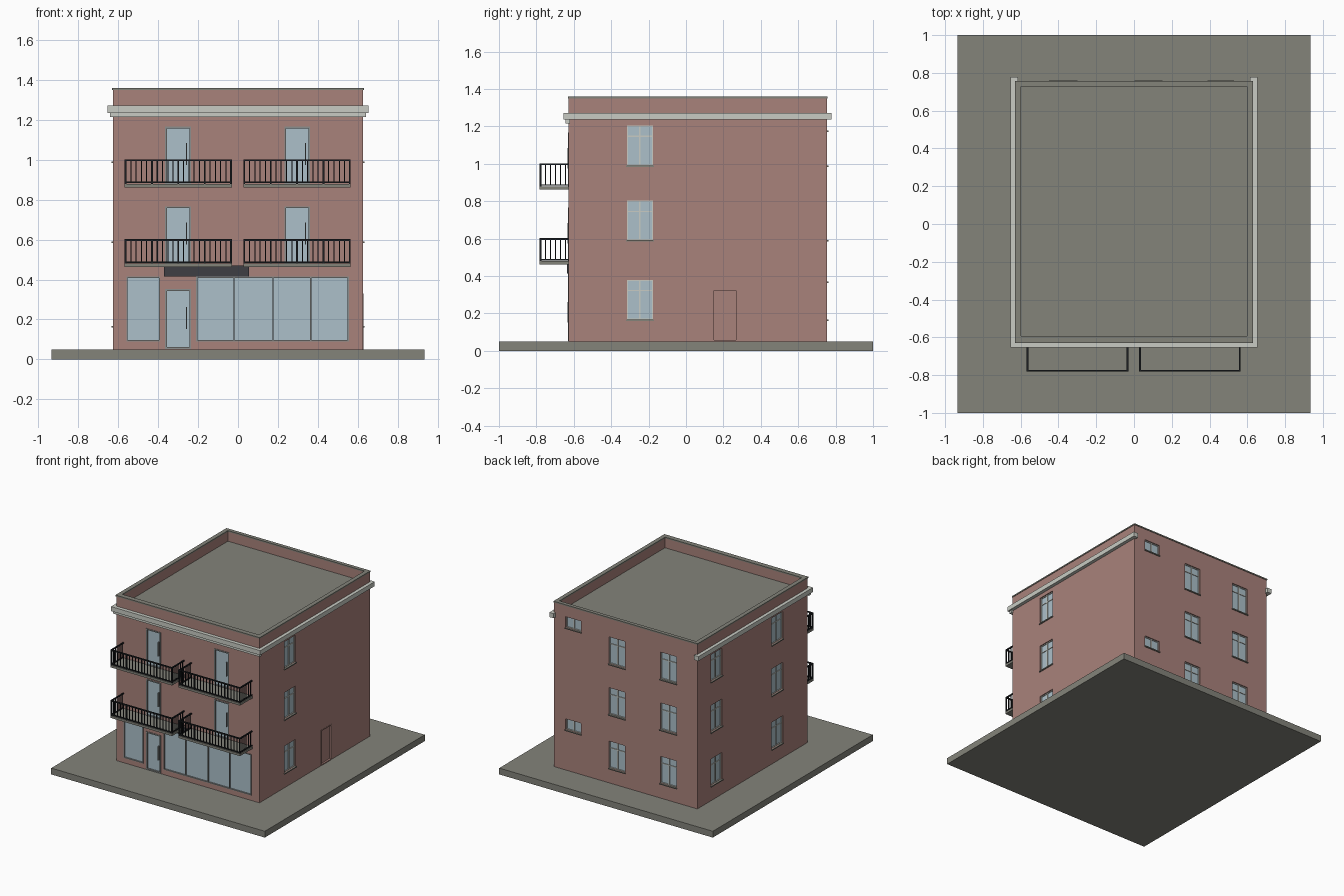
import bpy, bmesh

if "Cube" in bpy.data.objects:
    bpy.data.objects.remove(bpy.data.objects["Cube"])


def mat(name, rgb):
    lin = [((c / 255 + 0.055) / 1.055) ** 2.4 for c in rgb]
    m = bpy.data.materials.new(name)
    m.diffuse_color = (*lin, 1)
    m.use_nodes = True
    m.node_tree.nodes["Principled BSDF"].inputs["Base Color"].default_value = m.diffuse_color
    return m


BRICK = mat("brick red", (169, 130, 123))
GREY = mat("concrete grey", (131, 131, 122))
TRIM = mat("pale stone", (200, 203, 195))
GLASS = mat("window glass", (172, 192, 202))
SIGN = mat("dark panel", (62, 62, 68))
IRON = mat("black iron", (28, 31, 34))
FRAME = mat("frame grey", (140, 143, 141))

parts = {}   # part name -> (material, list of boxes)


def box(name, material, x0, x1, y0, y1, z0, z1):
    parts.setdefault(name, (material, []))[1].append((x0, x1, y0, y1, z0, z1))


def build(name):
    material, boxes = parts[name]
    bm = bmesh.new()
    for x0, x1, y0, y1, z0, z1 in boxes:
        vs = bmesh.ops.create_cube(bm, size=1)["verts"]
        for v in vs:
            v.co = (x1 if v.co.x > 0 else x0, y1 if v.co.y > 0 else y0, z1 if v.co.z > 0 else z0)
    me = bpy.data.meshes.new(name)
    bm.to_mesh(me)
    bm.free()
    ob = bpy.data.objects.new(name, me)
    me.materials.append(material)
    bpy.context.collection.objects.link(ob)
    return ob


X, YF, YB = 0.627, -0.627, 0.753   # wall planes


def wbox(name, material, side, u0, u1, d0, d1, z0, z1):
    """Box on a wall: u runs along the wall, d is distance outward from it."""
    if side == "front":
        box(name, material, u0, u1, YF - d1, YF - d0, z0, z1)
    elif side == "back":
        box(name, material, u0, u1, YB + d0, YB + d1, z0, z1)
    elif side == "right":
        box(name, material, X + d0, X + d1, u0, u1, z0, z1)
    else:
        box(name, material, -X - d1, -X - d0, u0, u1, z0, z1)


def border(name, material, side, u0, u1, z0, z1, w, d0, d1):
    wbox(name, material, side, u0, u0 + w, d0, d1, z0, z1)
    wbox(name, material, side, u1 - w, u1, d0, d1, z0, z1)
    wbox(name, material, side, u0 + w, u1 - w, d0, d1, z1 - w, z1)
    wbox(name, material, side, u0 + w, u1 - w, d0, d1, z0, z0 + w)


def opening(side, u0, u1, z0, z1, depth=0.02):
    wbox("opening_cutter", BRICK, side, u0, u1, -depth, 0.05, z0, z1)


def window(side, u0, u1, z0, z1, transom=True):
    opening(side, u0, u1, z0, z1)
    wbox("window_glass", GLASS, side, u0, u1, -0.021, -0.014, z0, z1)
    border("window_frames", TRIM, side, u0, u1, z0, z1, 0.005, -0.02, -0.008)
    c = (u0 + u1) / 2
    wbox("window_frames", TRIM, side, c - 0.004, c + 0.004, -0.02, -0.008, z0, z1)
    if transom:
        t = z0 + 0.73 * (z1 - z0)
        wbox("window_frames", TRIM, side, u0, u1, -0.02, -0.009, t - 0.003, t + 0.003)
    wbox("window_sills", GREY, side, u0 - 0.004, u1 + 0.004, -0.015, 0.008, z0 - 0.008, z0)


def glass_door(u0, u1, z0, z1):
    opening("front", u0, u1, z0, z1)
    wbox("door_glass", GLASS, "front", u0, u1, -0.021, -0.008, z0, z1)
    border("door_frames", FRAME, "front", u0, u1, z0, z1, 0.009, -0.02, 0.004)
    wbox("door_handles", FRAME, "front", u1 - 0.026, u1 - 0.020, -0.01, 0.006, z0 + 0.1, z0 + 0.21)


# Ground slab and walls
box("ground_slab", GREY, -0.935, 0.935, -1, 1, 0, 0.05)
box("walls", BRICK, -X, X, YF, YB, 0.05, 1.35)
box("opening_cutter", BRICK, -0.598, 0.598, -0.592, 0.728, 1.27, 1.5)
box("roof_deck", GREY, -0.598, 0.598, -0.592, 0.728, 1.268, 1.276)

# Parapet coping
for s in (-1, 1):
    a, b = sorted((s * 0.598, s * 0.631))
    box("parapet_coping", GREY, a, b, -0.631, 0.757, 1.35, 1.36)
box("parapet_coping", GREY, -0.598, 0.598, -0.631, -0.592, 1.35, 1.36)
box("parapet_coping", GREY, -0.598, 0.598, 0.728, 0.757, 1.35, 1.36)

# Cornice on the front and sides, returning a little past the back corners
box("cornice", TRIM, -0.653, 0.653, -0.655, -0.62, 1.236, 1.272)
for s in (-1, 1):
    a, b = sorted((s * 0.615, s * 0.653))
    box("cornice", TRIM, a, b, -0.62, -0.6, 1.236, 1.272)
    a, b = sorted((s * 0.62, s * 0.653))
    box("cornice", TRIM, a, b, -0.6, 0.75, 1.236, 1.272)
    a, b = sorted((s * 0.615, s * 0.653))
    box("cornice", TRIM, a, b, 0.75, 0.777, 1.236, 1.272)
box("cornice_lower_step", TRIM, -0.642, 0.642, -0.645, -0.62, 1.216, 1.236)

# Windows on the sides and back
for z0, z1 in ((0.168, 0.38), (0.592, 0.803), (0.992, 1.205)):
    window("right", -0.316, -0.176, z0, z1)
    window("left", -0.316, -0.176, z0, z1)
    window("left", 0.445, 0.585, z0, z1)
    window("back", -0.445, -0.302, z0, z1)
    window("back", 0.006, 0.148, z0, z1)
for z0 in (0.37, 1.178):
    window("back", 0.392, 0.526, z0, z0 + 0.085, False)

# Side service door
opening("right", 0.144, 0.273, 0.052, 0.33)
wbox("service_door", BRICK, "right", 0.144, 0.273, -0.021, -0.012, 0.05, 0.33)
border("service_door_frame", BRICK, "right", 0.144, 0.273, 0.05, 0.33, 0.007, -0.02, 0.002)

# Shop windows
for u0, u1, bars in ((-0.56, -0.39, ()), (-0.21, 0.556, (-0.02, 0.175, 0.365))):
    opening("front", u0, u1, 0.09, 0.415)
    wbox("shop_glass", GLASS, "front", u0, u1, -0.021, -0.008, 0.09, 0.415)
    border("shop_frames", FRAME, "front", u0, u1, 0.09, 0.415, 0.006, -0.02, 0.004)
    for b in bars:
        wbox("shop_frames", FRAME, "front", b - 0.003, b + 0.003, -0.01, 0.002, 0.09, 0.415)

# Entrance, balcony doors and blank sign board
glass_door(-0.365, -0.235, 0.052, 0.352)
for z in (0.475, 0.875):
    for u in (-0.365, 0.232):
        glass_door(u, u + 0.13, z, z + 0.292)
wbox("sign_board", SIGN, "front", -0.37, 0.055, -0.002, 0.009, 0.415, 0.47)

# Balconies: slab, rails, posts and bars
YO = -0.782
for z in (0.462, 0.862):
    for x0, x1 in ((-0.568, -0.03), (0.027, 0.565)):
        box("balcony_slabs", GREY, x0, x1, YO, YF + 0.005, z, z + 0.018)
        for r0, r1 in ((z + 0.022, z + 0.029), (z + 0.132, z + 0.141)):
            box("balcony_rails", IRON, x0, x1, YO, YO + 0.009, r0, r1)
            for a in (x0, x1 - 0.009):
                box("balcony_rails", IRON, a, a + 0.009, YO + 0.009, YF, r0, r1)
        for i in range(21):
            h = 0.0045 if i % 5 == 0 else 0.0026
            c = x0 + 0.0045 + (x1 - x0 - 0.009) * i / 20
            box("balcony_bars", IRON, c - h, c + h, YO + 0.0045 - h, YO + 0.0045 + h,
                z + (0.018 if i % 5 == 0 else 0.025), z + 0.135)
        for i in range(1, 6):
            y = YO + 0.0045 + 0.0265 * i
            for c in (x0 + 0.0045, x1 - 0.0045):
                box("balcony_bars", IRON, c - 0.0026, c + 0.0026, y - 0.0026, y + 0.0026, z + 0.025, z + 0.135)

obs = {n: build(n) for n in parts}

# Cut the openings and roof well out of the walls
cutter = obs["opening_cutter"]
cutter.hide_render = True
cutter.hide_viewport = True
cutter.display_type = "WIRE"
mod = obs["walls"].modifiers.new("openings", "BOOLEAN")
mod.operation = "DIFFERENCE"
mod.solver = "EXACT"
mod.object = cutter
